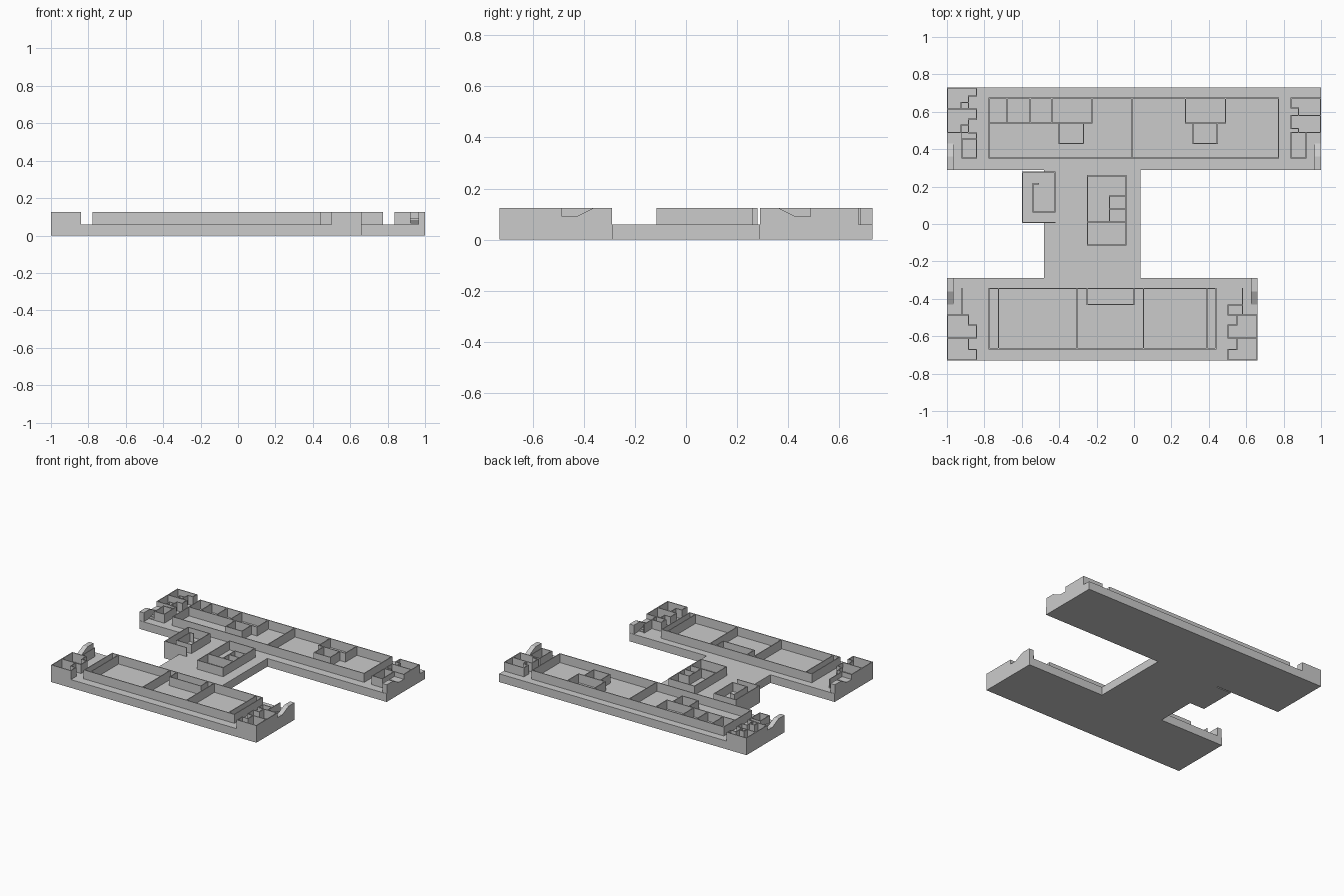
import bpy, bmesh

if "Cube" in bpy.data.objects:
    bpy.data.objects.remove(bpy.data.objects["Cube"])

BASE, TOP, T = 0.06, 0.125, 0.006   # slab height, wall top, wall thickness


def finish(name, bm):
    bmesh.ops.recalc_face_normals(bm, faces=bm.faces)
    me = bpy.data.meshes.new(name)
    bm.to_mesh(me)
    bm.free()
    ob = bpy.data.objects.new(name, me)
    bpy.context.collection.objects.link(ob)
    return ob


def prism(bm, pts, offset):
    """Extrude a flat 3D outline along an offset vector."""
    face = bm.faces.new([bm.verts.new(p) for p in pts])
    geo = bmesh.ops.extrude_face_region(bm, geom=[face])["geom"]
    bmesh.ops.translate(bm, vec=offset, verts=[g for g in geo if isinstance(g, bmesh.types.BMVert)])


def box(bm, x0, x1, y0, y1, z0, z1):
    prism(bm, [(x0, y0, z0), (x1, y0, z0), (x1, y1, z0), (x0, y1, z0)], (0, 0, z1 - z0))


def walls(name, *paths):
    """Thin upright walls along axis-aligned paths of (x, y) points."""
    bm = bmesh.new()
    h = T / 2
    for path in paths:
        for (ax, ay), (bx, by) in zip(path, path[1:]):
            box(bm, min(ax, bx) - h, max(ax, bx) + h, min(ay, by) - h, max(ay, by) + h, BASE, TOP)
    return finish(name, bm)


def rect(x0, x1, y0, y1):
    return [(x0, y0), (x1, y0), (x1, y1), (x0, y1), (x0, y0)]


def end_stair(name, edge, inward, side):
    """Ramped parapet, steps and landing beside one end of a wing.
    side is the sign of y; inward points from the end into the wing."""
    bm = bmesh.new()
    profile = [(.29, BASE), (.29, TOP), (.36, TOP), (.43, .09), (.49, .09), (.49, BASE)]
    prism(bm, [(edge, side * y, z) for y, z in profile], (inward * .035, 0, 0))
    xa, xb = sorted((edge + inward * .035, edge + inward * .08))
    for i in range(5):
        ya = .35 + i * .02
        yb = .49 if i == 4 else ya + .02
        y0, y1 = sorted((side * ya, side * yb))
        box(bm, xa, xb, y0, y1, BASE, .066 + i * .006)
    finish(name, bm)


# H-shaped base slab
outline = [(-1, -.73), (.66, -.73), (.66, -.288), (.035, -.288), (.035, .288), (1, .288),
           (1, .73), (-1, .73), (-1, .288), (-.48, .288), (-.48, .28), (-.6, .28),
           (-.6, .005), (-.48, .005), (-.48, -.288), (-1, -.288)]
bm = bmesh.new()
prism(bm, [(x, y, 0) for x, y in outline], (0, 0, BASE))
finish("base_slab", bm)

# Front wing: shell, partitions and small closet
walls("front_wing_walls", rect(-.775, .437, -.667, -.345),
      *[[(x, -.667), (x, -.345)] for x in (-.725, -.305, .05, .39)],
      [(-.25, -.345), (-.25, -.43), (0, -.43), (0, -.345)])

# Back wing: shell, partitions and rooms
walls("back_wing_walls", rect(-.775, .773, .352, .672),
      [(-.01, .352), (-.01, .672)],
      [(-.775, .54), (-.225, .54), (-.225, .672)],
      *[[(x, .54), (x, .672)] for x in (-.68, -.555, -.44)],
      [(-.4, .54), (-.4, .43), (-.27, .43), (-.27, .54)],
      [(.275, .672), (.275, .54), (.49, .54), (.49, .672)],
      [(.315, .54), (.315, .43), (.445, .43), (.445, .54)])

# Central core
walls("central_core_walls", rect(-.249, -.043, -.112, .258),
      [(-.249, .01), (-.043, .01)],
      [(-.13, .01), (-.13, .15), (-.043, .15)], [(-.13, .08), (-.043, .08)])

# Side entrance block
walls("side_entrance_walls",
      [(-.423, .008), (-.597, .008), (-.597, .277), (-.423, .277), (-.423, .065),
       (-.54, .065), (-.54, .215), (-.51, .215)])

# End cores: outer wall and stepped rooms
L, R, F = -.997, .657, -.727
walls("front_left_core",
      [(L, -.487), (L, F), (-.843, F), (-.843, -.67), (-.885, -.67), (-.885, -.61)],
      [(L, -.61), (-.843, -.61), (-.843, -.54), (-.885, -.54), (-.885, -.487), (L, -.487)],
      [(-.92, -.487), (-.92, -.345)])
walls("front_right_core",
      [(R, -.487), (R, F), (.503, F), (.503, -.67), (.55, -.67), (.55, -.61)],
      [(R, -.61), (.503, -.61), (.503, -.54), (.55, -.54), (.55, -.487)],
      [(R, -.487), (.503, -.487), (.503, -.433), (.58, -.433)],
      [(.58, -.487), (.58, -.345)])
walls("back_left_core",
      [(L, .49), (L, .727), (-.843, .727), (-.843, .685), (-.885, .685), (-.885, .615)],
      [(L, .615), (-.843, .615), (-.843, .56), (-.885, .56), (-.885, .49), (L, .49)],
      [(-.885, .65), (-.925, .65), (-.925, .615)], [(-.885, .53), (-.925, .53), (-.925, .49)],
      rect(-.92, -.843, .352, .455), [(-.885, .487), (-.843, .487), (-.843, .455)])
walls("back_right_core",
      [(.997, .49), (.997, .672), (.84, .672), (.84, .62), (.88, .62), (.88, .58)],
      [(.997, .58), (.84, .58), (.84, .51), (.88, .51), (.88, .49), (.997, .49)],
      rect(.84, .92, .352, .49))

# Ramped parapets with steps at the four wing ends
for label, edge, inward, side in (("front_left", -1, 1, -1), ("front_right", .66, -1, -1),
                                  ("back_left", -1, 1, 1), ("back_right", 1, -1, 1)):
    end_stair(label + "_stair", edge, inward, side)
